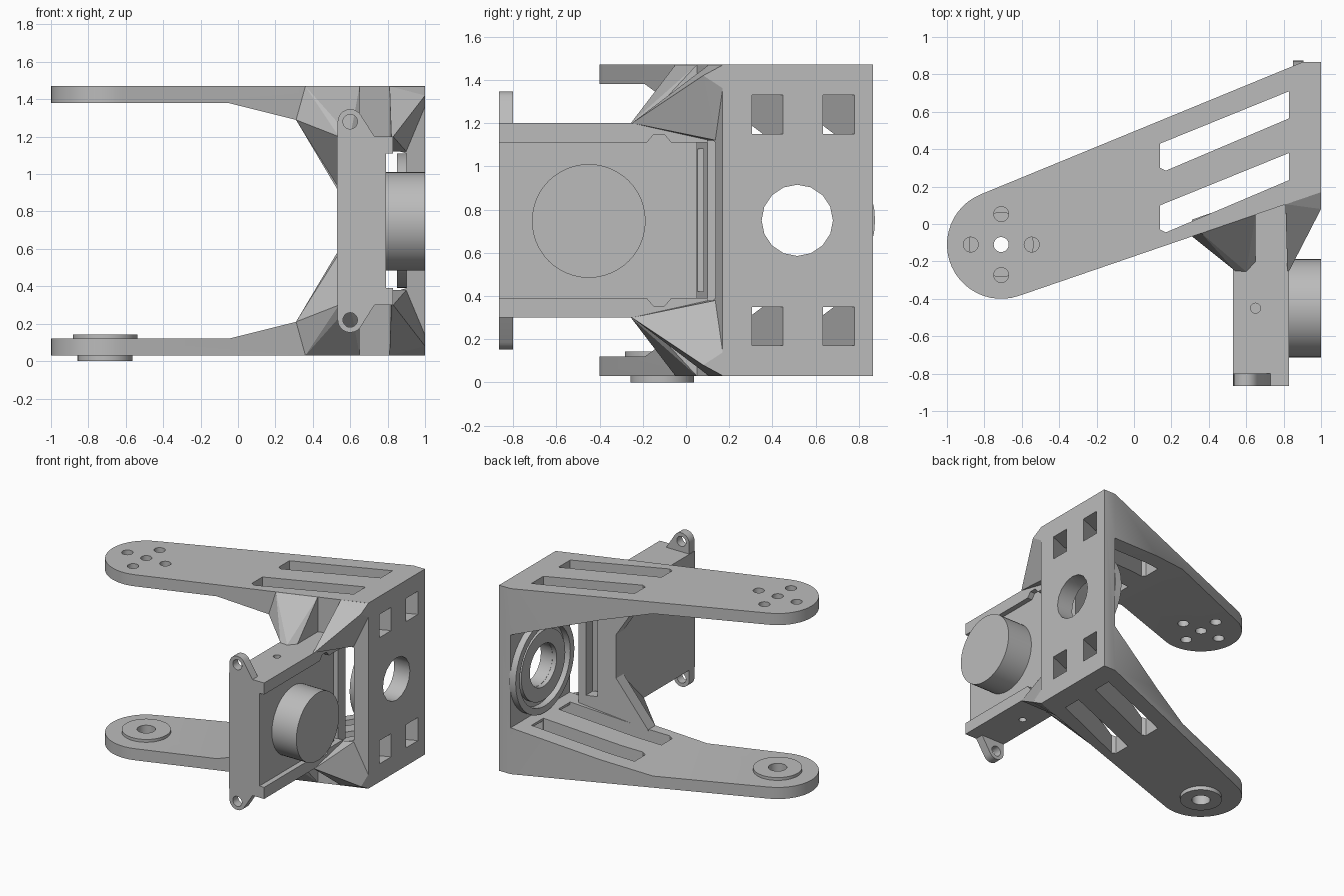
import bpy, bmesh, math
from mathutils import Vector

cube = bpy.data.objects.get("Cube")
if cube:
    bpy.data.objects.remove(cube, do_unlink=True)

grey = bpy.data.materials.new("matte grey")
grey.use_nodes = True
COLOR = (0.5, 0.5, 0.5, 1)
grey.diffuse_color = COLOR
grey.node_tree.nodes["Principled BSDF"].inputs["Base Color"].default_value = COLOR

MID = 0.75                      # mirror height
HUB = Vector((-0.71, -0.11))    # arm pivot
AXES = {"x": (1, 2, 0), "y": (0, 2, 1), "z": (0, 1, 2)}


def flip(z, s):
    return MID + s * (z - MID)


def front_edge(x):
    return 0.344 * x - 0.173


def finish(name, bm):
    bmesh.ops.recalc_face_normals(bm, faces=bm.faces)
    mesh = bpy.data.meshes.new(name)
    bm.to_mesh(mesh)
    bm.free()
    mesh.materials.append(grey)
    obj = bpy.data.objects.new(name, mesh)
    bpy.context.collection.objects.link(obj)
    return obj


def prism(name, pts, axis, lo, hi, shear=None):
    """Extrude a 2D outline along an axis, optionally following a sloped line."""
    bm = bmesh.new()
    a, b, c = AXES[axis]
    rings = []
    for d in (lo, hi):
        ring = []
        for p in pts:
            co = [0, 0, 0]
            co[a], co[b] = p
            co[c] = d + (shear(p[0]) if shear else 0)
            ring.append(bm.verts.new(co))
        rings.append(ring)
    n = len(pts)
    for ring in rings:
        bm.faces.new(ring)
    for i in range(n):
        j = (i + 1) % n
        bm.faces.new((rings[0][i], rings[0][j], rings[1][j], rings[1][i]))
    return finish(name, bm)


def arc(cx, cy, r, a0=0, a1=360, n=32):
    full = a1 - a0 == 360
    steps = n if full else n - 1
    angles = [math.radians(a0 + (a1 - a0) * i / steps) for i in range(n)]
    return [(cx + r * math.cos(t), cy + r * math.sin(t)) for t in angles]


def rect(a0, a1, b0, b1):
    return [(a0, b0), (a1, b0), (a1, b1), (a0, b1)]


def box(name, x, y, z):
    return prism(name, rect(*x, *y), "z", *z)


def hull(name, pts):
    bm = bmesh.new()
    for p in pts:
        bm.verts.new(p)
    bmesh.ops.convex_hull(bm, input=bm.verts)
    loose = [v for v in bm.verts if not v.link_faces]
    bmesh.ops.delete(bm, geom=loose, context="VERTS")
    return finish(name, bm)


def activate(obj):
    bpy.ops.object.select_all(action="DESELECT")
    obj.select_set(True)
    bpy.context.view_layer.objects.active = obj


def cut(obj, *cutters):
    activate(obj)
    for c in cutters:
        mod = obj.modifiers.new("cut", "BOOLEAN")
        mod.operation, mod.solver, mod.object = "DIFFERENCE", "EXACT", c
        bpy.ops.object.modifier_apply(modifier=mod.name)
        bpy.data.objects.remove(c, do_unlink=True)


def smooth(obj):
    activate(obj)
    bpy.ops.object.shade_smooth_by_angle(angle=math.radians(30))


# Forked frame: arm footprint, hollowed by the opening between the arms
outline = [(1, 0.17), (1, 0.865), (0.9, 0.865)] + arc(HUB.x, HUB.y, 0.29, 112, 289, 24)
frame = prism("forked_frame", outline, "z", 0.03, 1.47)
upper = [(-2, 1.38), (-0.05, 1.38), (0.31, 1.29), (0.9, 1.11)]
opening = upper + [(x, flip(z, -1)) for x, z in reversed(upper)]
cut(frame, prism("opening_cutter", opening, "y", -2, 2))

# Long arm slots that continue as square windows in the side plate
for y in (0.10, 0.43):
    slot = [(0.14, y), (0.83, y + 0.28), (0.83, y + 0.135),
            (0.17, y - 0.145), (0.14, y - 0.13)]
    tunnel = [(0.8, y + 0.268), (1.1, y + 0.39), (1.1, y + 0.245), (0.8, y + 0.123)]
    cut(frame, prism("slot_cutter", slot, "z", -1, 2))
    for s in (1, -1):
        zs = sorted((flip(1.15, s), flip(1.33, s)))
        cut(frame, prism("window_cutter", tunnel, "z", *zs))

# Pivot holes and the round plate hole
cut(frame, prism("plate_hole_cutter", arc(0.515, MID, 0.165, n=16), "x", 0.7, 1.2),
    prism("lower_pivot_cutter", arc(*HUB, 0.065), "z", -1, 0.5),
    prism("upper_pivot_cutter", arc(*HUB, 0.04), "z", 1, 2))
for dx, dy in ((0.163, 0), (-0.163, 0), (0, 0.163), (0, -0.163)):
    cut(frame, prism("screw_cutter", arc(HUB.x + dx, HUB.y + dy, 0.04, n=20), "z", 1, 2))
smooth(frame)


def ring(name, center, r_out, r_in, axis, lo, hi):
    obj = prism(name, arc(*center, r_out, n=40), axis, lo, hi)
    cut(obj, prism("ring_cutter", arc(*center, r_in), axis, lo - 1, hi + 1))
    smooth(obj)


# Bearing rings on the lower pivot and inside the side plate
ring("pivot_ring_top", HUB, 0.173, 0.065, "z", 0.11, 0.142)
ring("pivot_ring_bottom", HUB, 0.147, 0.065, "z", 0, 0.035)
ring("plate_rim", (0.515, MID), 0.36, 0.31, "x", 0.85, 0.905)
ring("plate_hub", (0.515, MID), 0.27, 0.165, "x", 0.865, 0.905)

# Web wall joining the arms, with an upright slot on its back
half = [(0.79, 1.2), (0.31, 1.3), (0.31, 1.29), (0.53, 0.92)]
web_pts = half + [(x, flip(z, -1)) for x, z in reversed(half)]
web = prism("web_wall", web_pts, "y", 0, 0.09, front_edge)
cut(web, box("web_slot_cutter", (0.66, 0.74), (0.03, 0.4), (0.42, 1.08)))

# Motor body, trays and round cap
box("motor_body", (0.53, 0.79), (-0.865, 0.05), (0.33, 1.16))
for s, side in ((1, "upper"), (-1, "lower")):
    zs = sorted((flip(1.11, s), flip(1.2, s)))
    tray = box(side + "_tray", (0.53, 0.83), (-0.865, 0.1), zs)
    notch = [(-0.19, flip(1.1, s)), (-0.15, flip(1.147, s)),
             (-0.1, flip(1.147, s)), (-0.06, flip(1.1, s))]
    cut(tray, prism("notch_cutter", notch, "x", 0.79, 0.9),
        prism("tray_hole_cutter", arc(0.65, -0.45, 0.027, n=16), "z", -1, 3))

    # Screw ears at the front
    ear_pts = [(0.73, 1.19), (0.73, 1.2)] + arc(0.6, 1.28, 0.067, 30, 180, 12) + [(0.533, 1.19)]
    ear = prism(side + "_ear", [(x, flip(z, s)) for x, z in ear_pts], "y", -0.865, -0.8)
    cut(ear, prism("ear_cutter", arc(0.6, flip(1.28, s), 0.039, n=20), "y", -1, 0))
    smooth(ear)

    # Sloping struts from the tray to the arm and the plate
    inner = [(0.36, -0.049, 1.47), (0.65, 0.05, 1.47), (0.31, -0.066, 1.29),
             (0.53, -0.22, 1.19), (0.54, -0.25, 1.2), (0.6, -0.255, 1.2),
             (0.65, -0.2, 1.2), (0.65, 0.05, 1.15), (0.53, 0.01, 0.94)]
    outer = [(0.81, 0.106, 1.47), (1, 0.172, 1.47), (1, 0.08, 1.42), (1, 0.172, 1.36),
             (0.83, -0.25, 1.2), (0.82, -0.25, 1.2), (0.81, 0.1, 1.12), (0.9, 0.14, 1.12)]
    for name, pts in (("inner", inner), ("outer", outer)):
        hull(f"{side}_{name}_strut", [(x, y, flip(z, s)) for x, y, z in pts])

cap = prism("motor_cap", arc(-0.45, MID - 0.003, 0.263, n=48), "x", 0.78, 1)
smooth(cap)
